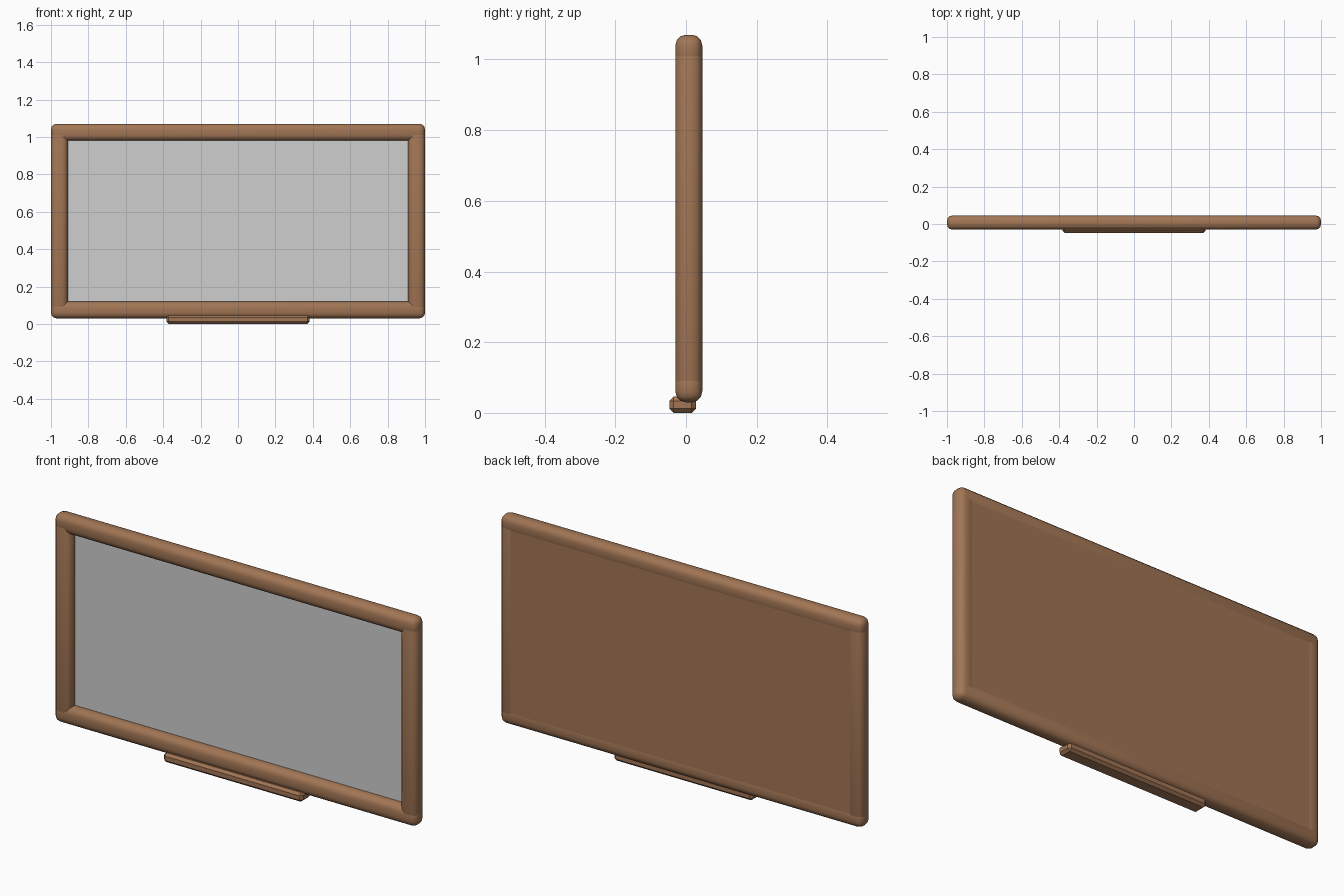
import bpy

cube = bpy.data.objects.get("Cube")
if cube:
    bpy.data.objects.remove(cube, do_unlink=True)


def material(name, color):
    m = bpy.data.materials.new(name)
    m.use_nodes = True
    m.diffuse_color = (*color, 1)
    m.node_tree.nodes["Principled BSDF"].inputs["Base Color"].default_value = (*color, 1)
    return m


wood = material("brown wood", (0.36, 0.18, 0.09))
grey = material("light grey", (0.62, 0.62, 0.62))


def block(name, low, high, mat, bevel=0, segments=1, smooth=False):
    """Box between two corners, with optionally rounded edges."""
    bpy.ops.mesh.primitive_cube_add(size=1, location=[(a + b) / 2 for a, b in zip(low, high)])
    ob = bpy.context.object
    ob.name = name
    ob.scale = [b - a for a, b in zip(low, high)]
    bpy.ops.object.transform_apply(location=False, rotation=False, scale=True)
    ob.data.materials.append(mat)
    if bevel:
        mod = ob.modifiers.new("rounded edges", "BEVEL")
        mod.width = bevel
        mod.segments = segments
        bpy.ops.object.modifier_apply(modifier=mod.name)
    if smooth:
        bpy.ops.object.shade_smooth()
    return ob


FRONT, BACK = -0.03, 0.046
BOTTOM, TOP, BAR = 0.03, 1.07, 0.09
ROUND = 0.03

# Rounded rails across the full width
for name, z in (("bottom_rail", BOTTOM), ("top_rail", TOP - BAR)):
    block(name, (-1, FRONT, z), (1, BACK, z + BAR), wood, ROUND, 3, True)

# Rounded side posts, their ends buried in the rails
for name, x in (("right_post", -1), ("left_post", 1 - BAR)):
    block(name, (x, FRONT, BOTTOM + 0.03), (x + BAR, BACK, TOP - 0.03), wood, ROUND, 3, True)

# Backing panel and the recessed board surface
block("back_panel", (-0.95, 0.02, 0.08), (0.95, BACK - 0.001, 1.02), wood)
block("board_surface", (-0.94, 0.014, 0.09), (0.94, 0.02, 1.01), grey)

# Chamfered ledge under the frame
block("ledge", (-0.383, -0.047, 0), (0.383, 0.028, 0.046), wood, 0.012)
